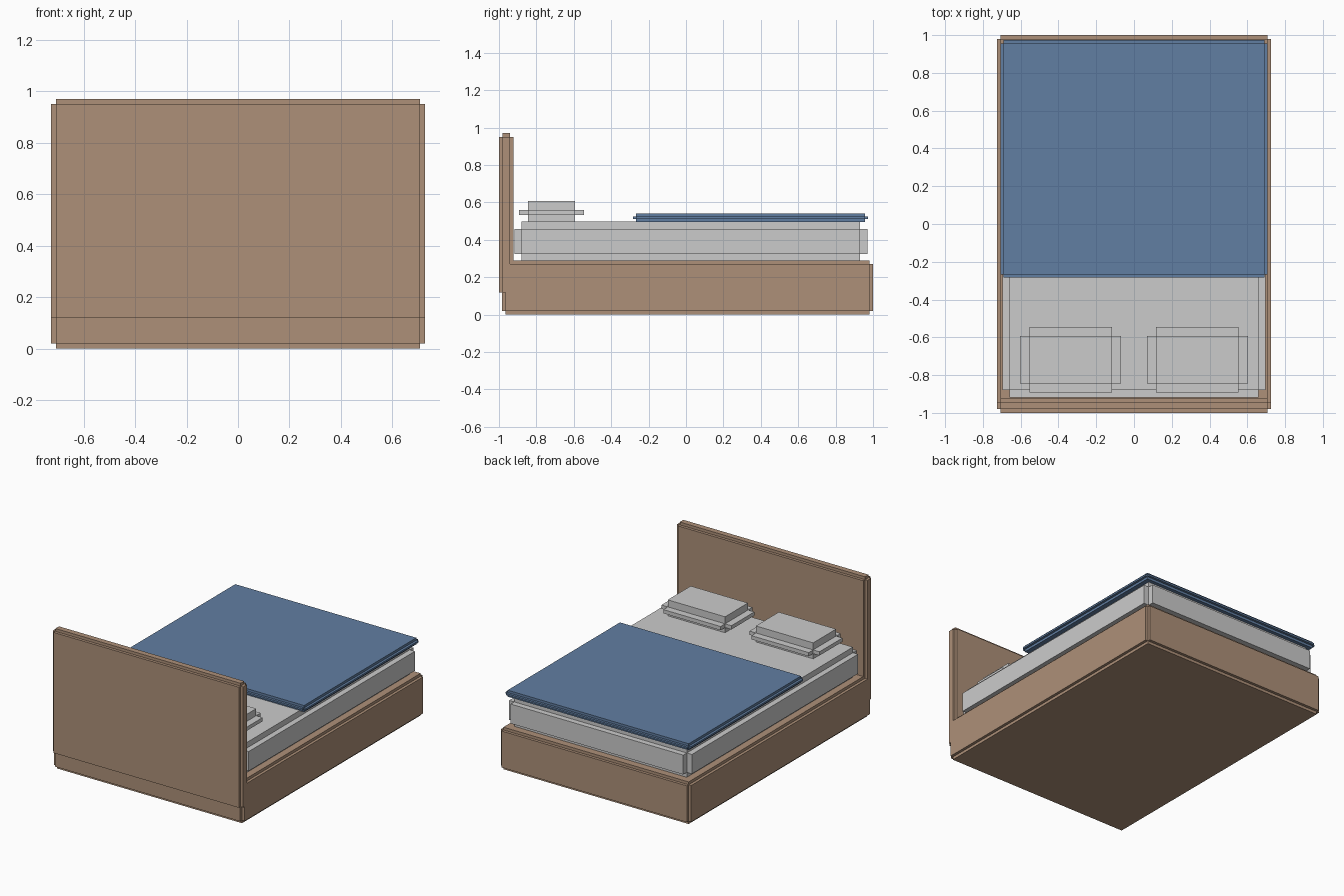
import bpy, bmesh
from mathutils import Matrix, Vector

if "Cube" in bpy.data.objects:
    bpy.data.objects.remove(bpy.data.objects["Cube"])


def material(name, color):
    m = bpy.data.materials.new(name)
    m.diffuse_color = (*color, 1)
    m.use_nodes = True
    m.node_tree.nodes["Principled BSDF"].inputs["Base Color"].default_value = m.diffuse_color
    return m


def notched_box(name, lo, hi, r, mat=None):
    """Box with stepped edges: three crossed boxes, each full length along one axis."""
    lo, hi = Vector(lo), Vector(hi)
    bm = bmesh.new()
    for axis in range(3):
        size = hi - lo - Vector((2 * r,) * 3)
        size[axis] += 2 * r
        bmesh.ops.create_cube(bm, size=1, matrix=Matrix.Translation((lo + hi) / 2)
                              @ Matrix.Diagonal((*size, 1)))
    me = bpy.data.meshes.new(name)
    bm.to_mesh(me)
    bm.free()
    if mat:
        me.materials.append(mat)
    ob = bpy.data.objects.new(name, me)
    bpy.context.collection.objects.link(ob)
    return ob


wood = material("wood", (0.42, 0.28, 0.19))
blue = material("blue_fabric", (0.12, 0.21, 0.36))

# Wooden base and headboard
notched_box("bed_base", (-0.726, -0.985, 0), (0.726, 1.0, 0.29), 0.0195, wood)
notched_box("headboard", (-0.726, -1.0, 0.10), (0.726, -0.922, 0.97), 0.0195, wood)

# Mattress and blanket
notched_box("mattress", (-0.697, -0.918, 0.285), (0.697, 0.97, 0.497), 0.039)
notched_box("blanket", (-0.707, -0.283, 0.495), (0.707, 0.973, 0.54), 0.0165, blue)

# Pillows, mirrored left and right
for side, x in (("left", -0.336), ("right", 0.336)):
    notched_box(side + "_pillow", (x - 0.267, -0.892, 0.484), (x + 0.267, -0.545, 0.607), 0.0485)
